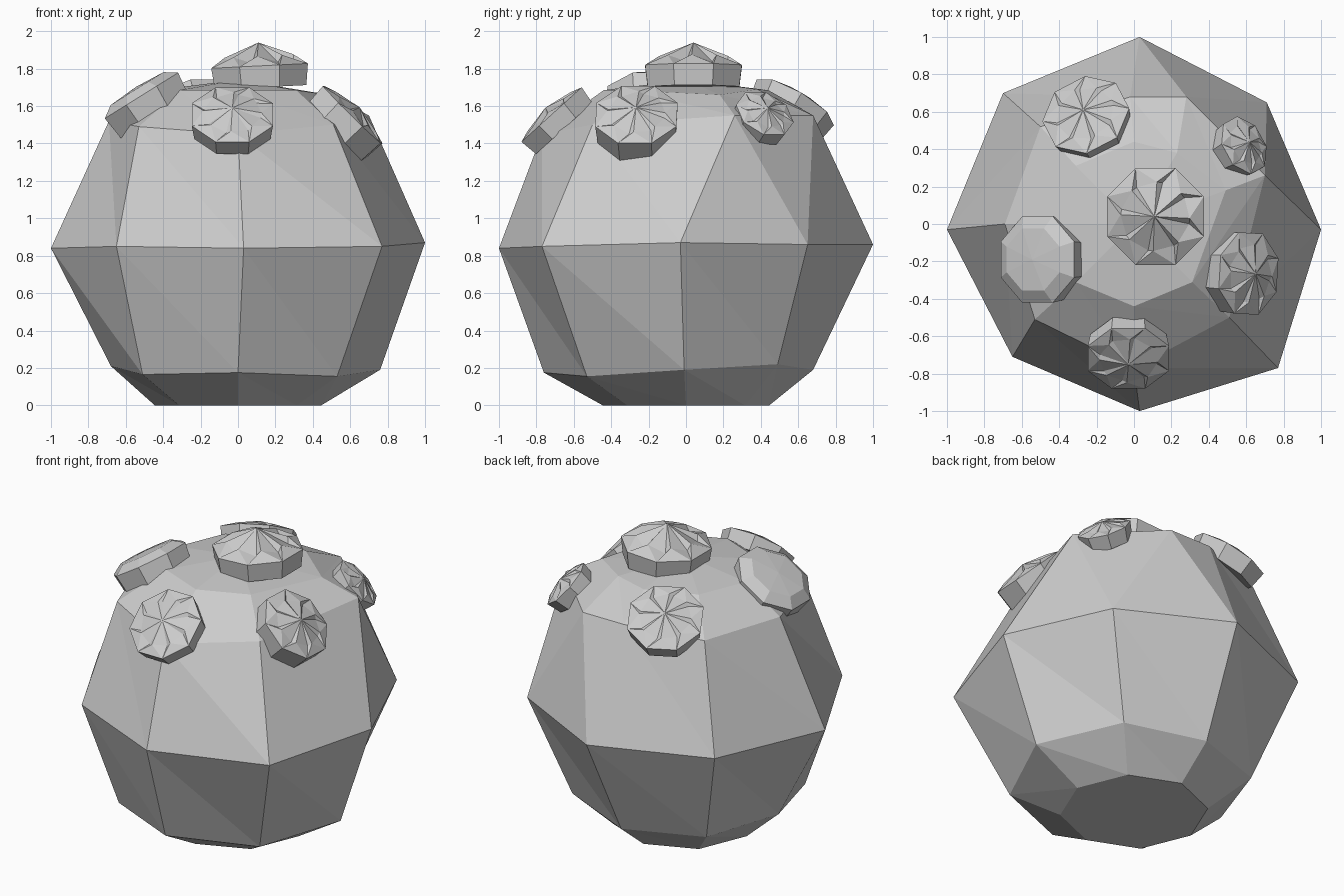
import bpy, bmesh, math
from mathutils import Vector

if "Cube" in bpy.data.objects:
    bpy.data.objects.remove(bpy.data.objects["Cube"])


def polar(r, a, z):
    return Vector((r * math.cos(a), r * math.sin(a), z))


def finish(name, bm):
    bmesh.ops.recalc_face_normals(bm, faces=bm.faces[:])
    mesh = bpy.data.meshes.new(name)
    bm.to_mesh(mesh)
    bm.free()
    ob = bpy.data.objects.new(name, mesh)
    bpy.context.collection.objects.link(ob)
    return ob


def bridge(bm, a, b):
    n = len(a)
    for i in range(n):
        j = (i + 1) % n
        bm.faces.new((a[i], a[j], b[i]))
        bm.faces.new((a[j], b[j], b[i]))


# Body: slightly irregular eight-sided rings, starting at +x, counter-clockwise
crown = [polar(0.44, k * math.pi / 4, 1.685) for k in range(8)]
crown[0], crown[1] = Vector((.49, .18, 1.66)), Vector((.23, .38, 1.69))
rings = [
    [polar(0.445, k * math.pi / 4, 0) for k in range(8)],
    [(.76, -.01, .19), (.49, .49, .22), (0, .68, .19), (-.5, .5, .2),
     (-.68, 0, .21), (-.51, -.52, .165), (0, -.76, .175), (.53, -.53, .155)],
    [(1, -.03, .87), (.71, .65, .86), (.03, 1, .86), (-.70, .70, .85),
     (-1, -.03, .84), (-.65, -.71, .85), (.03, -1, .84), (.77, -.77, .85)],
    [(.7, .26, 1.55), (.28, .68, 1.55), (-.02, .68, 1.55), (-.5, .52, 1.51),
     (-.69, 0, 1.52), (-.53, -.51, 1.49), (0, -.77, 1.45), (.51, -.5, 1.5)],
    crown,
]
bm = bmesh.new()
loops = [[bm.verts.new(p) for p in ring] for ring in rings]
bm.faces.new(loops[0])
for lo, hi in zip(loops, loops[1:]):
    bridge(bm, lo, hi)
pole = bm.verts.new((0, 0, 1.74))
for i in range(8):
    bm.faces.new((loops[-1][i], loops[-1][(i + 1) % 8], pole))
finish("cactus_body", bm)


# Flower: octagonal cup with pinwheel-pleated or plain domed top
def flower(name, loc, normal, base_r, rim_r, h, peak, pleated=True):
    bm = bmesh.new()
    step = math.pi / 4
    base = [bm.verts.new(polar(base_r, (i + .5) * step, -0.02)) for i in range(8)]
    rim = [bm.verts.new(polar(rim_r, (i + .5) * step, h)) for i in range(8)]
    bm.faces.new(base)
    bridge(bm, base, rim)
    tip = bm.verts.new((0, 0, peak))
    rise = peak - h
    if pleated:
        low, high = [], []
        for i in range(8):
            a = (i + .5) * step
            low.append(bm.verts.new(polar(rim_r * .66, a + .18, h + rise * .12)))
            high.append(bm.verts.new(polar(rim_r * .66, a + .34, h + rise * .42)))
        for i in range(8):
            j = (i + 1) % 8
            bm.faces.new((rim[i], high[i], low[i]))
            bm.faces.new((rim[i], rim[j], high[i]))
            bm.faces.new((rim[j], low[j], high[i]))
            bm.faces.new((low[i], high[i], tip))
            bm.faces.new((high[i], low[j], tip))
    else:
        mid = [bm.verts.new(polar(rim_r * .72, (i + .5) * step, h + rise * .8)) for i in range(8)]
        bridge(bm, rim, mid)
        for i in range(8):
            bm.faces.new((mid[i], mid[(i + 1) % 8], tip))
    ob = finish(name, bm)
    ob.location = loc
    ob.rotation_euler = Vector(normal).to_track_quat('Z', 'Y').to_euler()


flower("top_flower", (.12, .04, 1.72), (-.05, 0, 1), .265, .28, .095, .22)
flower("back_left_flower", (-.235, .54, 1.545), (-.25, .48, .82), .22, .24, .09, .145)
flower("left_flower", (-.45, -.19, 1.55), (-.53, 0, .85), .23, .25, .125, .18, False)
flower("front_flower", (-.03, -.665, 1.495), (0, -.67, .74), .22, .235, .08, .13)
flower("right_flower", (.525, -.26, 1.465), (.7, -.04, .71), .225, .235, .125, .18)
flower("small_flower", (.54, .395, 1.51), (.62, .34, .64), .15, .165, .075, .12)
